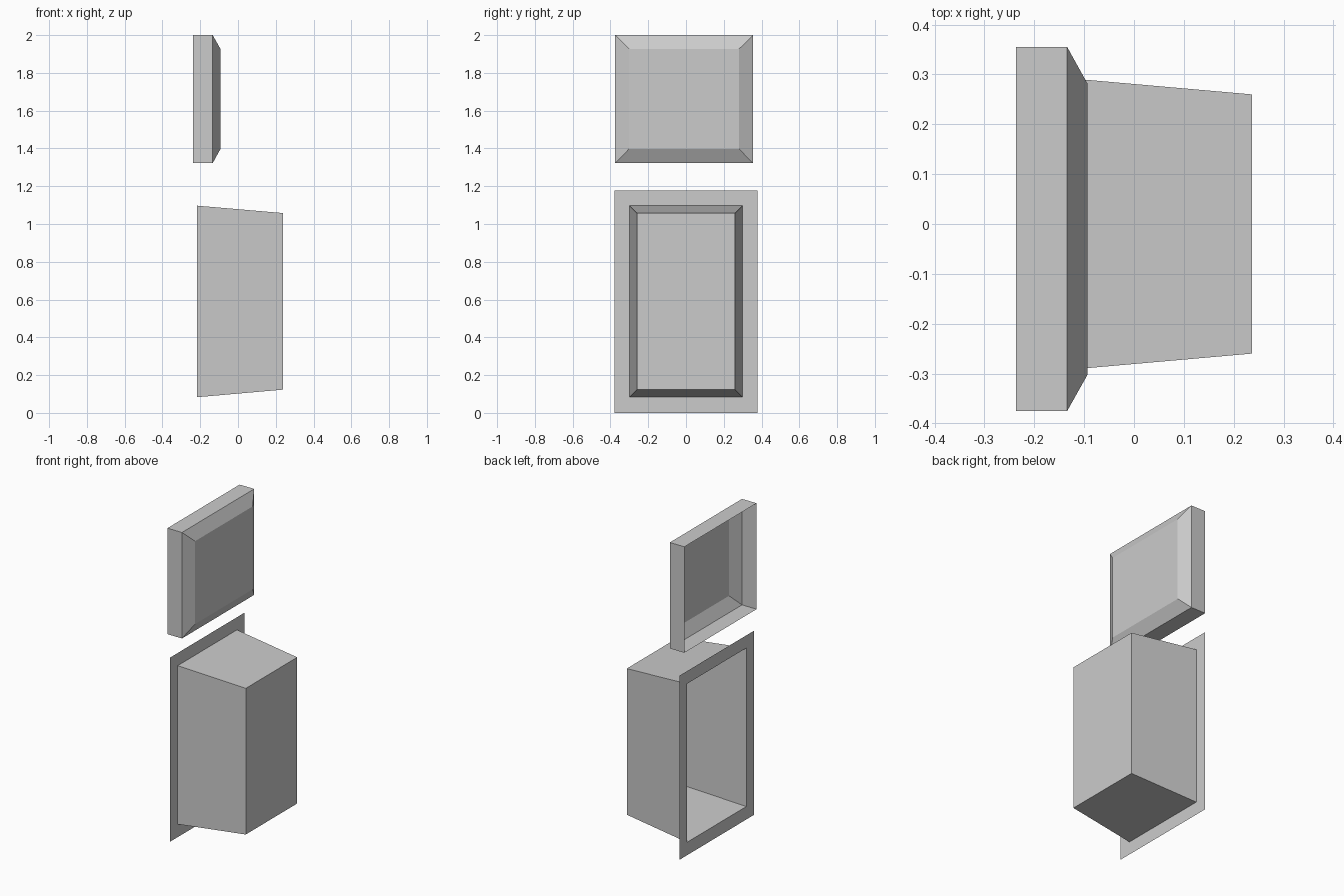
import bpy
import bmesh

if "Cube" in bpy.data.objects:
    bpy.data.objects.remove(bpy.data.objects["Cube"])


def loft_shell(name, rings):
    """Open shell along +x through rectangles (x, y0, y1, z0, z1), capped at the last."""
    bm = bmesh.new()
    loops = [[bm.verts.new((x, y, z)) for y, z in ((y0, z0), (y1, z0), (y1, z1), (y0, z1))]
             for x, y0, y1, z0, z1 in rings]
    for a, b in zip(loops, loops[1:]):
        for i in range(4):
            j = (i + 1) % 4
            bm.faces.new((a[i], a[j], b[j], b[i]))
    bm.faces.new(loops[-1])
    bm.normal_update()
    # the end cap must face +x, with the walls following it
    bm.faces.ensure_lookup_table()
    if bm.faces[-1].normal.x < 0:
        bmesh.ops.reverse_faces(bm, faces=bm.faces[:])
    mesh = bpy.data.meshes.new(name)
    bm.to_mesh(mesh)
    bm.free()
    obj = bpy.data.objects.new(name, mesh)
    bpy.context.collection.objects.link(obj)
    return obj


# Tapered recess box with its flat mounting flange
loft_shell("recess_box", [
    (-0.217, -0.378, 0.378, 0.0, 1.178),
    (-0.217, -0.30, 0.30, 0.083, 1.097),
    (0.237, -0.26, 0.26, 0.123, 1.058),
])

# Hollow cover with a chamfered front, open at the back
loft_shell("cover", [
    (-0.237, -0.375, 0.355, 1.322, 2.0),
    (-0.134, -0.375, 0.355, 1.322, 2.0),
    (-0.093, -0.302, 0.281, 1.397, 1.927),
])
